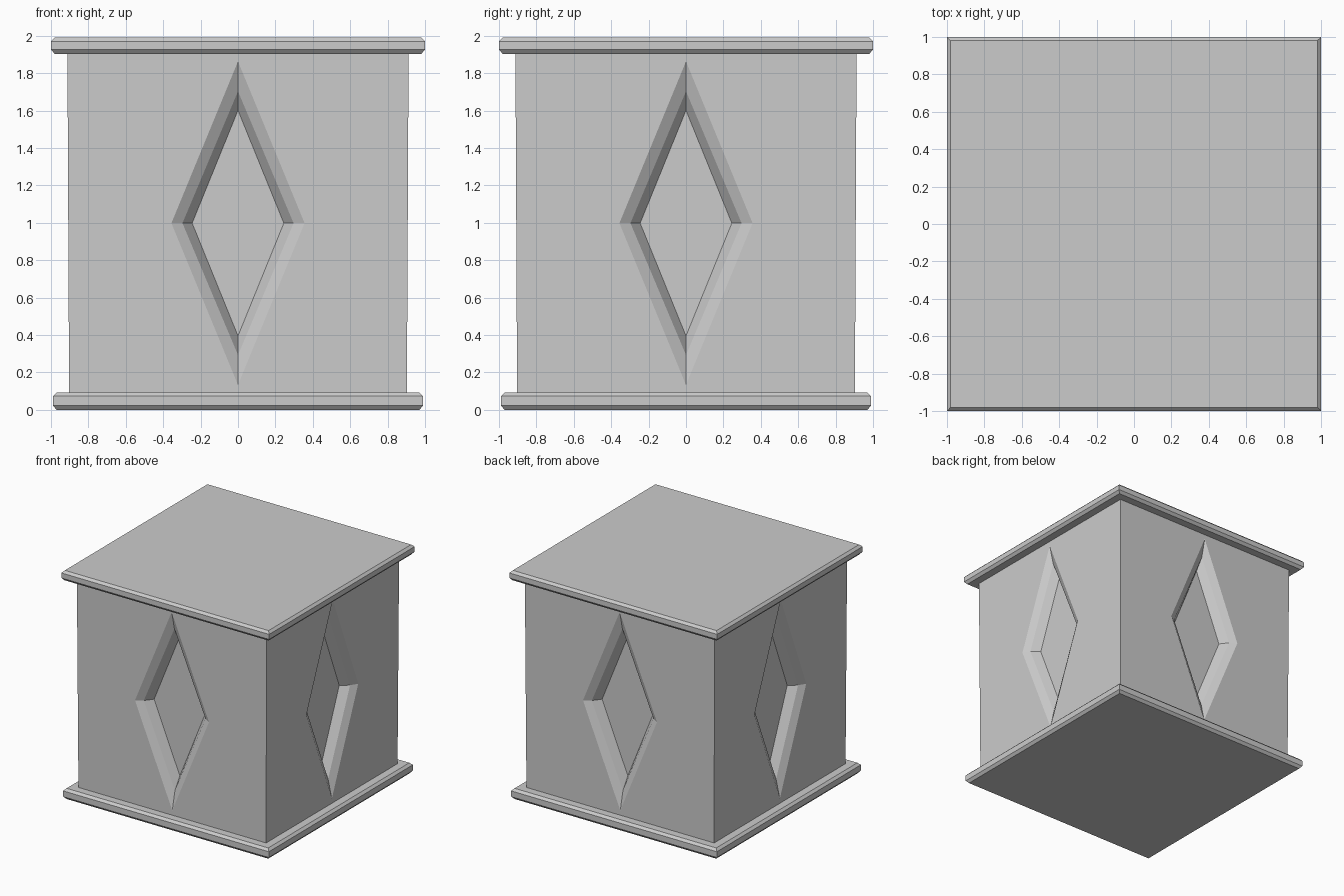
import bpy
import bmesh
from math import pi
from mathutils import Matrix, Vector

cube = bpy.data.objects.get("Cube")
if cube:
    bpy.data.objects.remove(cube, do_unlink=True)

stone = bpy.data.materials.new("grey stone")
stone.use_nodes = True
GREY = (0.6, 0.6, 0.6, 1)
stone.diffuse_color = GREY
stone.node_tree.nodes["Principled BSDF"].inputs["Base Color"].default_value = GREY


def finish(name, bm):
    bmesh.ops.remove_doubles(bm, verts=bm.verts, dist=0.0005)
    bmesh.ops.recalc_face_normals(bm, faces=bm.faces)
    mesh = bpy.data.meshes.new(name)
    bm.to_mesh(mesh)
    bm.free()
    mesh.materials.append(stone)
    obj = bpy.data.objects.new(name, mesh)
    bpy.context.collection.objects.link(obj)
    return obj


def slab(name, rings):
    """Square slab lofted through (half width, z) rings, capped at both ends."""
    bm = bmesh.new()
    loops = [[bm.verts.new((sx * h, sy * h, z))
              for sx, sy in ((-1, -1), (1, -1), (1, 1), (-1, 1))] for h, z in rings]
    for low, high in zip(loops, loops[1:]):
        for i in range(4):
            j = (i + 1) % 4
            bm.faces.new((low[i], low[j], high[j], high[i]))
    bm.faces.new(loops[0][::-1])
    bm.faces.new(loops[-1])
    return finish(name, bm)


def chamfered(half, z0, z1):
    return [(half - 0.02, z0), (half, z0 + 0.023), (half, z1 - 0.02), (half - 0.02, z1)]


# Base and cap mouldings
slab("base_slab", chamfered(0.99, 0.0, 0.093))
slab("cap_slab", chamfered(1.0, 1.903, 1.99))

# Slightly flared body with a stepped diamond recess on each side
LOW, HIGH, MID = 0.08, 1.92, 0.998


def half_at(z):
    return 0.903 + 0.009 * (z - LOW) / (HIGH - LOW)


bm = bmesh.new()
for turn in range(4):
    rot = Matrix.Rotation(turn * pi / 2, 3, "Z")

    def vert(x, z, depth=0.0):
        return bm.verts.new(rot @ Vector((x, depth - half_at(z), z)))

    # Corners and diamond points run counter-clockwise from lower left / bottom
    corners = [vert(sx * half_at(z), z)
               for sx, z in ((-1, LOW), (1, LOW), (1, HIGH), (-1, HIGH))]
    diamonds = [[vert(dx * w, MID + dz * h, d)
                 for dx, dz in ((0, -1), (1, 0), (0, 1), (-1, 0))]
                for w, h, d in ((0.356, 0.865, 0), (0.297, 0.705, 0.037), (0.245, 0.603, 0.105))]
    rim = diamonds[0]
    for i in range(4):
        j = (i + 1) % 4
        bm.faces.new((corners[i], corners[j], rim[i]))
        bm.faces.new((corners[j], rim[j], rim[i]))
        for outer, inner in zip(diamonds, diamonds[1:]):
            bm.faces.new((outer[i], outer[j], inner[j], inner[i]))
    bm.faces.new(diamonds[-1])
finish("body", bm)
